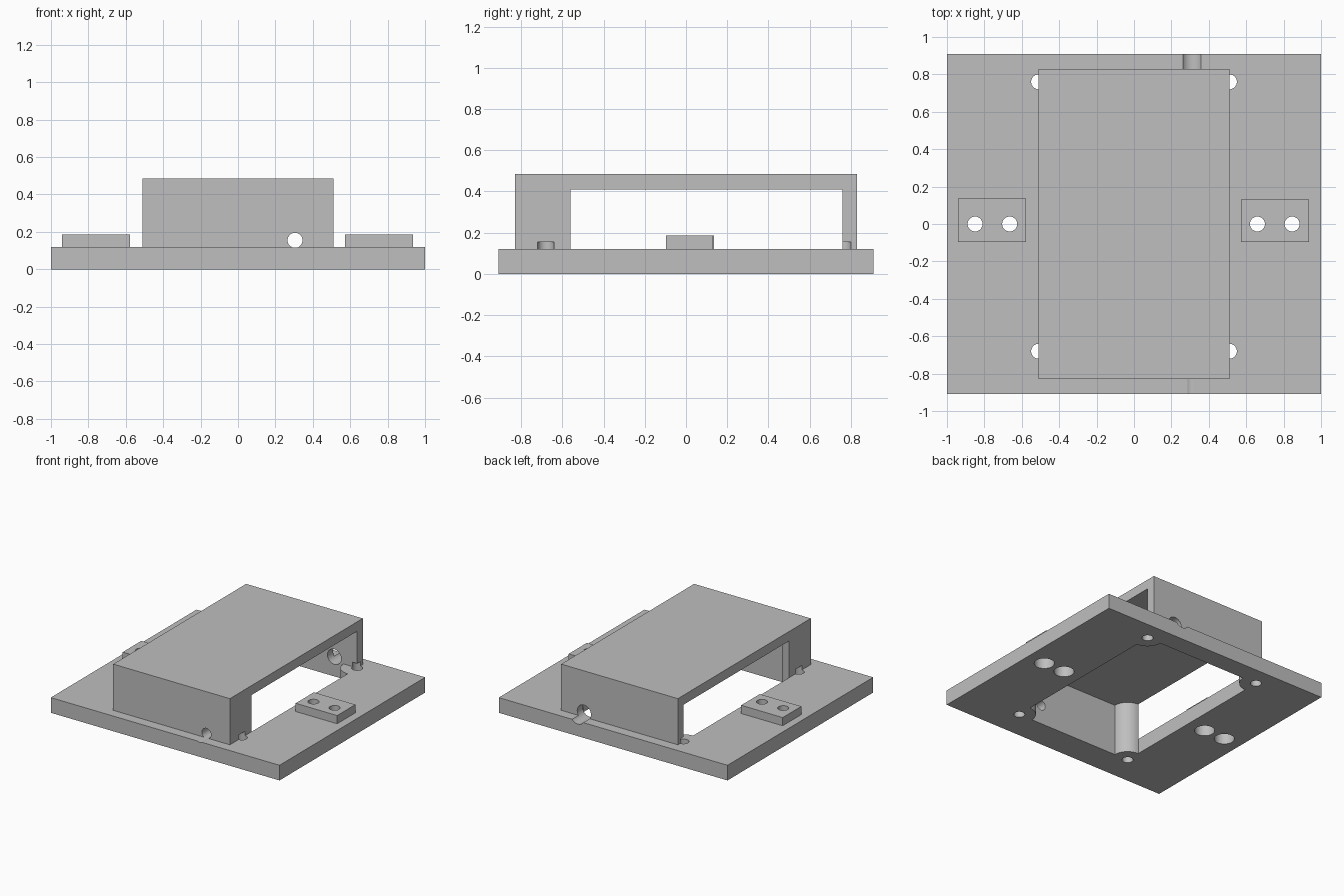
import bpy, bmesh, math
from mathutils import Matrix, Vector

default = bpy.data.objects.get("Cube")
if default:
    bpy.data.objects.remove(default, do_unlink=True)

GREY = (0.52, 0.52, 0.52, 1.0)
grey = bpy.data.materials.new("plain grey")
grey.use_nodes = True
grey.diffuse_color = GREY
grey.node_tree.nodes["Principled BSDF"].inputs["Base Color"].default_value = GREY

PLATE_TOP = 0.12
HALF = 0.51              # half width of the bridge
FRONT, BACK = -0.68, 0.76  # inner wall faces, also the screw rows
BOSS = 0.12


def make(name, bm):
    bmesh.ops.recalc_face_normals(bm, faces=bm.faces)
    mesh = bpy.data.meshes.new(name)
    bm.to_mesh(mesh)
    bm.free()
    obj = bpy.data.objects.new(name, mesh)
    bpy.context.collection.objects.link(obj)
    mesh.materials.append(grey)
    return obj


def box(name, lo, hi):
    lo, hi = Vector(lo), Vector(hi)
    bm = bmesh.new()
    bmesh.ops.create_cube(bm, size=1, matrix=Matrix.Translation((lo + hi) / 2)
                          @ Matrix.Diagonal((*(hi - lo), 1)))
    return make(name, bm)


def prism(name, outline, z0, z1):
    bm = bmesh.new()
    face = bm.faces.new([bm.verts.new((x, y, z0)) for x, y in outline])
    up = bmesh.ops.extrude_face_region(bm, geom=[face])["geom"]
    bmesh.ops.translate(bm, vec=(0, 0, z1 - z0),
                        verts=[v for v in up if isinstance(v, bmesh.types.BMVert)])
    return make(name, bm)


def bore(name, radius, start, end):
    start, end = Vector(start), Vector(end)
    axis = end - start
    turn = axis.to_track_quat('Z', 'Y').to_matrix().to_4x4()
    bm = bmesh.new()
    bmesh.ops.create_cone(bm, cap_ends=True, segments=40, radius1=radius, radius2=radius,
                          depth=axis.length,
                          matrix=Matrix.Translation((start + end) / 2) @ turn)
    return make(name, bm)


def cut(obj, cutters):
    bpy.context.view_layer.objects.active = obj
    for cutter in cutters:
        mod = obj.modifiers.new("cut", 'BOOLEAN')
        mod.operation = 'DIFFERENCE'
        mod.solver = 'EXACT'
        mod.object = cutter
        bpy.ops.object.modifier_apply(modifier=mod.name)


def boss_arc(y, a0, a1, steps=12):
    """Rounded corner left standing around a screw on the +x side."""
    angles = [math.radians(a0 + (a1 - a0) * i / steps) for i in range(steps + 1)]
    return [(HALF + BOSS * math.cos(a), y + BOSS * math.sin(a)) for a in angles]


def mirrored(half):
    return half + [(-x, y) for x, y in reversed(half)]


# Cutters: plate opening, bridge channel, screw holes and cable bores
front_arc = boss_arc(FRONT, 180, 90)
opening = prism("opening_cutter", mirrored(front_arc + boss_arc(BACK, 270, 180)), -0.1, 0.2)
channel = prism("channel_cutter",
                mirrored(front_arc + [(0.6, FRONT + BOSS), (0.6, BACK)]), 0, 0.41)
screws = [bore("screw_cutter", 0.04, (sx * HALF, y, -0.1), (sx * HALF, y, 0.155))
          for sx in (-1, 1) for y in (FRONT, BACK)]
cables = [bore("front_cable_cutter", 0.04, (0.305, -1, 0.155), (0.305, -0.5, 0.155)),
          bore("back_cable_cutter", 0.06, (0.31, 0.7, 0.155), (0.31, 1, 0.155))]
tab_x = {"right_tab": (-0.85, -0.665), "left_tab": (0.66, 0.845)}
tab_bores = {name: [bore("tab_cutter", 0.04, (x, 0, 0), (x, 0, 0.3)) for x in xs]
             for name, xs in tab_x.items()}
recesses = [bore("recess_cutter", 0.073, (x, 0, -0.1), (x, 0, 0.2))
            for xs in tab_x.values() for x in xs]

# Base plate
plate = box("base_plate", (-1, -0.91, 0), (1, 0.91, PLATE_TOP))
cut(plate, [opening] + screws + cables + recesses)

# Bridge standing over the opening
bridge = box("bridge", (-HALF, -0.83, PLATE_TOP), (HALF, 0.83, 0.485))
cut(bridge, [channel] + screws + cables)

# Side mounting tabs
right_tab = box("right_tab", (-0.94, -0.097, PLATE_TOP), (-0.577, 0.135, 0.185))
left_tab = box("left_tab", (0.572, -0.097, PLATE_TOP), (0.935, 0.13, 0.185))
for tab in (right_tab, left_tab):
    cut(tab, tab_bores[tab.name])

# Remove the cutters and shade the round walls smooth
for obj in [o for o in bpy.data.objects if "_cutter" in o.name]:
    bpy.data.objects.remove(obj, do_unlink=True)
bpy.ops.object.select_all(action='DESELECT')
for obj in (plate, bridge, right_tab, left_tab):
    obj.select_set(True)
bpy.context.view_layer.objects.active = plate
bpy.ops.object.shade_smooth_by_angle(angle=math.radians(30))
